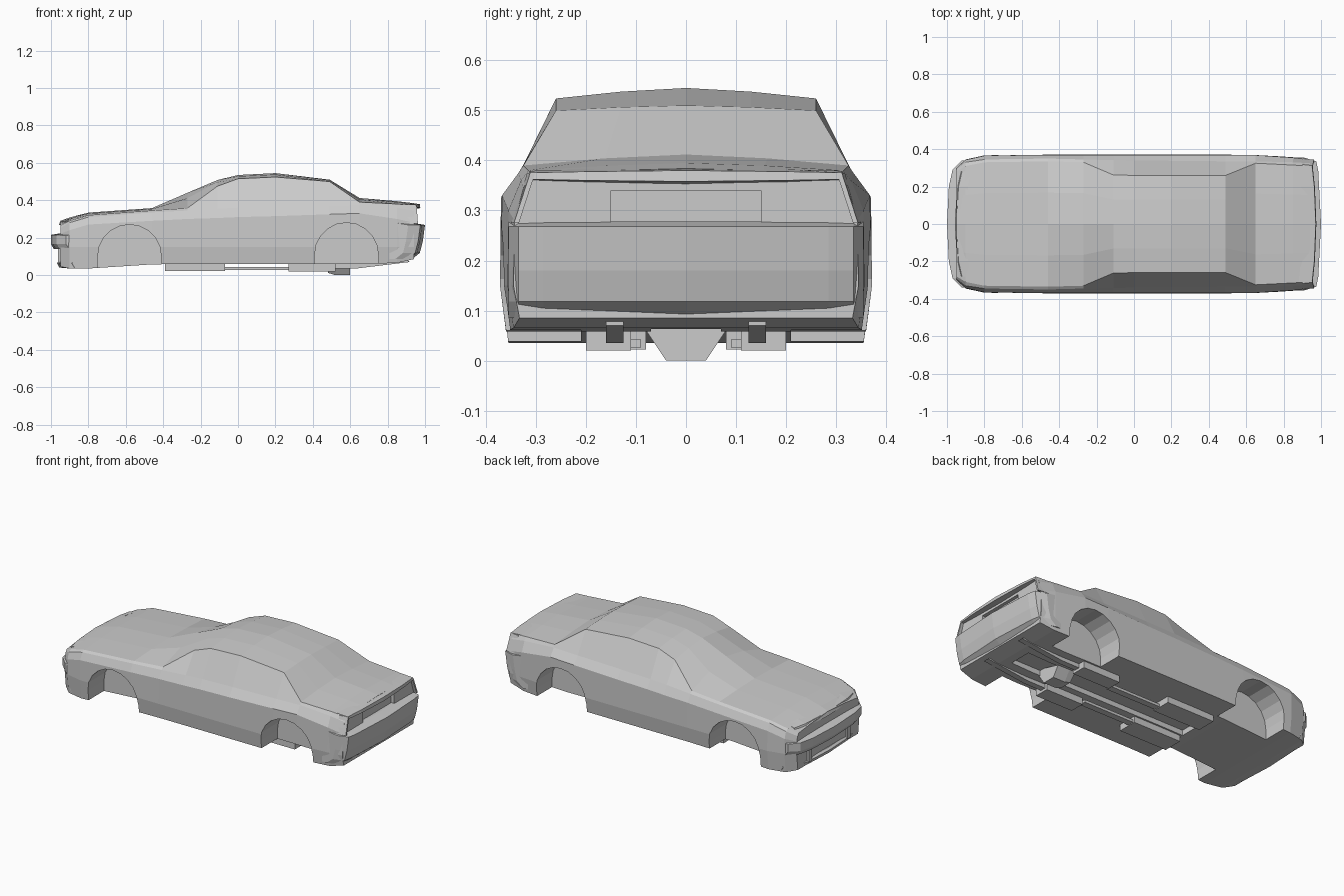
import bpy
import bmesh
from math import pi, sin, cos

cube = bpy.data.objects.get("Cube")
if cube:
    bpy.data.objects.remove(cube, do_unlink=True)

# One flat body colour
paint = bpy.data.materials.new("light_grey")
paint.use_nodes = True
GREY = (0.6, 0.6, 0.6, 1)
paint.diffuse_color = GREY
paint.node_tree.nodes["Principled BSDF"].inputs["Base Color"].default_value = GREY


def loft(name, rings):
    """Skin a closed solid through rings with the same number of points."""
    bm = bmesh.new()
    rows = [[bm.verts.new(point) for point in ring] for ring in rings]
    count = len(rows[0])
    for a, b in zip(rows, rows[1:]):
        for i in range(count):
            j = (i + 1) % count
            bm.faces.new((a[i], a[j], b[j], b[i]))
    bm.faces.new(rows[0])
    bm.faces.new(rows[-1])
    bmesh.ops.recalc_face_normals(bm, faces=bm.faces)
    mesh = bpy.data.meshes.new(name)
    bm.to_mesh(mesh)
    bm.free()
    obj = bpy.data.objects.new(name, mesh)
    bpy.context.collection.objects.link(obj)
    mesh.materials.append(paint)
    return obj


def prism(name, profile, y_start, y_end):
    """Extrude an (x, z) profile across the car."""
    return loft(name, [[(x, y, z) for x, z in profile] for y in (y_start, y_end)])


def box(name, x_range, y_range, z_range):
    (x0, x1), (z0, z1) = x_range, z_range
    return prism(name, [(x0, z0), (x1, z0), (x1, z1), (x0, z1)], *y_range)


def sweep(name, profile, plan):
    """Sweep an (x, z) profile across the car; plan lists (y, x shift, z shrink)."""
    mid = sum(z for x, z in profile) / len(profile)
    left = [(-y, shift, shrink) for y, shift, shrink in reversed(plan) if y]
    return loft(name, [[(x + shift, y, mid + (z - mid) * shrink) for x, z in profile]
                       for y, shift, shrink in left + plan])


def cut(target, cutter):
    """Subtract the cutter from the target and discard it."""
    mod = target.modifiers.new("cut", "BOOLEAN")
    mod.operation = "DIFFERENCE"
    mod.solver = "EXACT"
    mod.object = cutter
    bpy.context.view_layer.objects.active = target
    bpy.ops.object.modifier_apply(modifier=mod.name)
    bpy.data.objects.remove(cutter, do_unlink=True)


def body_ring(x, floor, width, crease, belt_y, belt_z, edge_y, edge_z, top):
    """Mirrored cross-section from the floor over the flank to the roof line."""
    half = [(width - 0.012, floor), (width, 0.15), (width - 0.002, crease),
            (belt_y, belt_z), (edge_y, edge_z),
            (edge_y / 2, edge_z + (top - edge_z) * 0.65)]
    other = [(-y, z) for y, z in reversed(half)]
    return [(x, y, z) for y, z in [(0, floor)] + half + [(0, top)] + other]


# Main shell: station, floor, half width, crease, belt y/z, roof edge y/z, top
stations = [
    (-0.95, 0.045, 0.3, 0.22, 0.29, 0.25, 0.28, 0.265, 0.29),
    (-0.9, 0.035, 0.345, 0.24, 0.33, 0.28, 0.31, 0.29, 0.308),
    (-0.8, 0.035, 0.367, 0.27, 0.345, 0.31, 0.33, 0.32, 0.334),
    (-0.46, 0.057, 0.372, 0.29, 0.35, 0.335, 0.335, 0.345, 0.358),
    (-0.27, 0.06, 0.372, 0.3, 0.345, 0.345, 0.33, 0.358, 0.44),
    (-0.11, 0.06, 0.372, 0.305, 0.342, 0.355, 0.262, 0.475, 0.508),
    (0, 0.06, 0.372, 0.31, 0.34, 0.36, 0.26, 0.515, 0.535),
    (0.2, 0.06, 0.372, 0.315, 0.338, 0.365, 0.26, 0.524, 0.545),
    (0.49, 0.06, 0.372, 0.325, 0.335, 0.37, 0.26, 0.5, 0.51),
    (0.65, 0.058, 0.37, 0.33, 0.335, 0.375, 0.325, 0.39, 0.412),
    (0.85, 0.065, 0.357, 0.3, 0.33, 0.36, 0.315, 0.38, 0.395),
    (0.94, 0.085, 0.345, 0.28, 0.325, 0.345, 0.31, 0.372, 0.384),
]
body = loft("body_shell", [body_ring(*row) for row in stations])

# Wheel arches
for centre, height in ((-0.58, 0.1), (0.58, 0.11)):
    arch = [(centre + 0.17 * cos(pi * i / 10), height + 0.17 * sin(pi * i / 10))
            for i in range(11)]
    arch += [(centre - 0.17, -0.1), (centre + 0.17, -0.1)]
    for side in (-1, 1):
        cut(body, prism("arch_cutter", arch, side * 0.21, side * 0.5))

# Floor tunnel and number plate recess
cut(body, box("tunnel_cutter", (-0.4, 0.8), (-0.07, 0.07), (-0.1, 0.09)))
cut(body, box("plate_cutter", (0.92, 1.1), (-0.15, 0.15), (0.2, 0.34)))

# Front bumper, chin spoiler and bonnet lip follow the rounded nose
nose = [(0, 0, 1), (0.2, 0.01, 1), (0.29, 0.03, 1), (0.34, 0.08, 0.9)]
sweep("front_bumper",
      [(-0.94, 0.14), (-0.985, 0.14), (-1, 0.165), (-1, 0.215), (-0.94, 0.225)], nose)
sweep("chin_spoiler",
      [(-0.9, 0.035), (-0.955, 0.04), (-0.968, 0.065), (-0.955, 0.075), (-0.9, 0.075)],
      nose)
sweep("bonnet_lip",
      [(-0.9, 0.265), (-0.958, 0.268), (-0.95, 0.288), (-0.9, 0.305)],
      [(0, 0, 1), (0.2, 0.012, 0.9), (0.28, 0.03, 0.8)])
for side, word in ((1, "left"), (-1, "right")):
    # Lower grille posts
    box("grille_post_" + word, (-0.962, -0.93), (side * 0.17, side * 0.2), (0.06, 0.15))

# Rear bumper with angled corners
sweep("rear_bumper",
      [(0.9, 0.275), (0.94, 0.278), (1, 0.268), (0.988, 0.18), (0.972, 0.118),
       (0.93, 0.085), (0.9, 0.085)],
      [(0, 0, 1), (0.285, -0.015, 1), (0.335, -0.025, 1), (0.355, -0.09, 1)])

# Boot lid lip and rear corner pillars
sweep("boot_lip", [(0.9, 0.386), (0.972, 0.38), (0.975, 0.358), (0.93, 0.352)],
      [(0, 0, 1), (0.2, -0.008, 0.8), (0.312, -0.02, 0.6)])
for side, word in ((1, "left"), (-1, "right")):
    loft("rear_pillar_" + word, [
        [(x, side * (y + inset), z) for x, inset in
         ((0.9, 0), (tip, -0.004), (tip, 0.006), (0.9, 0.012))]
        for y, z, tip in ((0.338, 0.275, 0.962), (0.306, 0.374, 0.955))])

    # Underbody rails, silencers and tailpipes
    box("front_rail_" + word, (-0.39, -0.07), (side * 0.08, side * 0.2), (0.022, 0.07))
    box("centre_pipe_" + word, (-0.07, 0.27), (side * 0.09, side * 0.13), (0.026, 0.042))
    box("silencer_" + word, (0.27, 0.52), (side * 0.11, side * 0.2), (0.02, 0.07))
    prism("tailpipe_" + word,
          [(0.52, 0.035), (0.64, 0.036), (0.92, 0.07), (0.9, 0.082), (0.52, 0.06)],
          side * 0.125, side * 0.16)

# Differential housing under the rear axle
loft("axle_housing", [[(x, -0.08, 0.1), (x, 0.08, 0.06), (x, 0.04, low), (x, -0.04, low),
                       (x, -0.08, 0.06)] for x, low in ((0.48, 0.012), (0.52, 0), (0.6, 0))])
